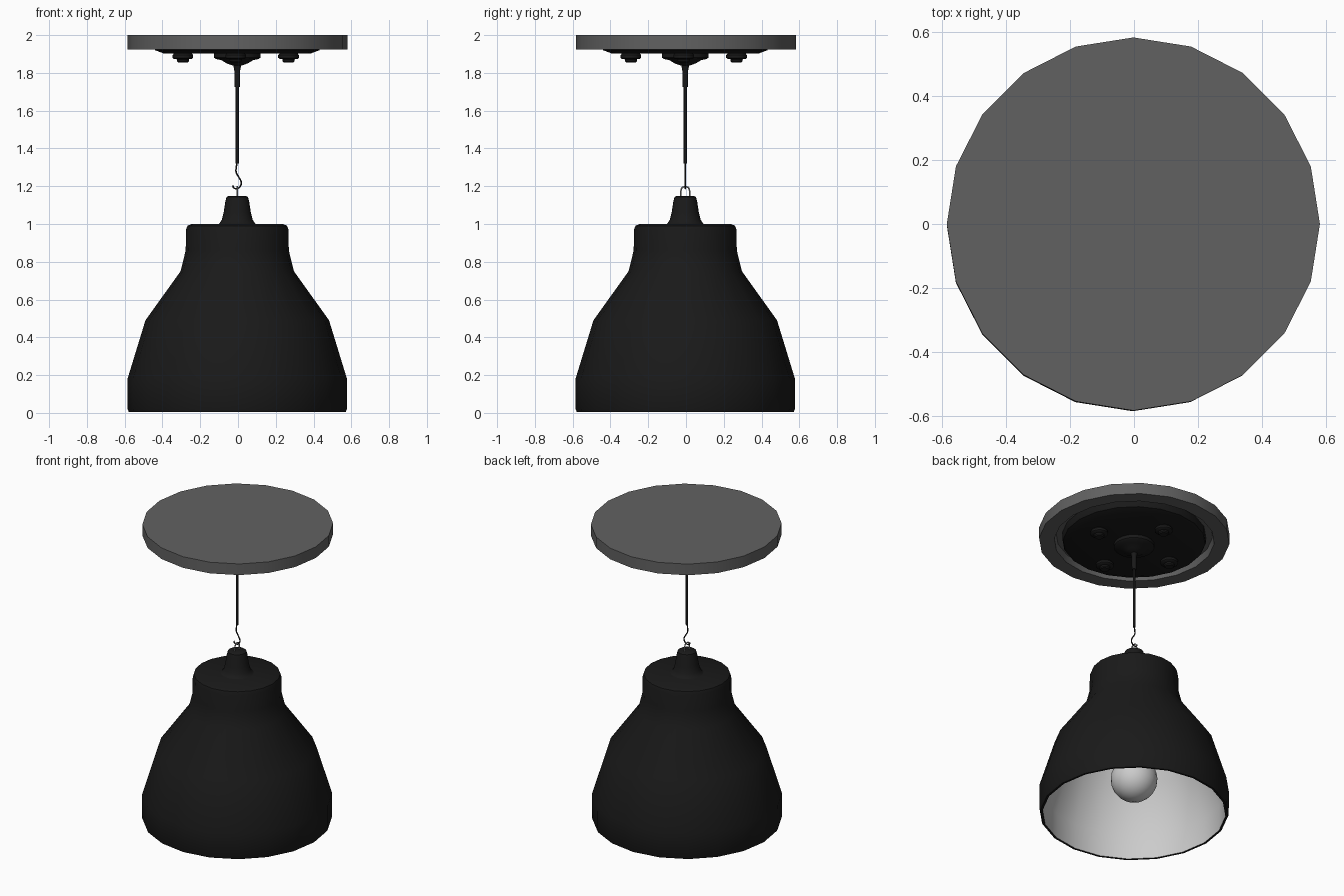
import bpy, bmesh, math
from mathutils import Vector

if "Cube" in bpy.data.objects:
    bpy.data.objects.remove(bpy.data.objects["Cube"])

C = (-0.004, -0.004)  # lamp axis


def material(name, v):
    m = bpy.data.materials.new(name)
    m.diffuse_color = (v, v, v, 1)
    m.use_nodes = True
    m.node_tree.nodes["Principled BSDF"].inputs["Base Color"].default_value = m.diffuse_color
    return m


black = material("black_metal", 0.01)
grey = material("ceiling_grey", 0.12)
white = material("white_enamel", 0.75)
steel = material("steel", 0.3)


def lathe(name, profile, mat, sides=20, at=C, closed=False, flip=False):
    """Revolve (radius, z) points round a vertical axis."""
    bm = bmesh.new()
    rings = []
    for r, z in profile:
        if r == 0:
            rings.append([bm.verts.new((at[0], at[1], z))] * sides)
        else:
            rings.append([bm.verts.new((at[0] + r * math.cos(2 * math.pi * i / sides),
                                        at[1] + r * math.sin(2 * math.pi * i / sides), z))
                          for i in range(sides)])
    pairs = list(zip(rings, rings[1:]))
    if closed:
        pairs.append((rings[-1], rings[0]))
    for a, b in pairs:
        for i in range(sides):
            j = (i + 1) % sides
            vs = list(dict.fromkeys([a[i], a[j], b[j], b[i]]))
            if len(vs) > 2:
                bm.faces.new(vs)
    if flip:
        bmesh.ops.reverse_faces(bm, faces=bm.faces)
    me = bpy.data.meshes.new(name)
    bm.to_mesh(me)
    bm.free()
    ob = bpy.data.objects.new(name, me)
    bpy.context.collection.objects.link(ob)
    me.materials.append(mat)
    bpy.ops.object.select_all(action='DESELECT')
    ob.select_set(True)
    bpy.context.view_layer.objects.active = ob
    bpy.ops.object.shade_smooth_by_angle(angle=math.radians(38))
    return ob


def wire(name, points, radius, mat, smooth=True):
    cu = bpy.data.curves.new(name, 'CURVE')
    cu.dimensions = '3D'
    cu.bevel_depth = radius
    cu.bevel_resolution = 2
    cu.use_fill_caps = True
    cu.resolution_u = 4
    sp = cu.splines.new('BEZIER')
    sp.bezier_points.add(len(points) - 1)
    for bp, p in zip(sp.bezier_points, points):
        bp.co = Vector((p[0] + C[0], p[1] + C[1], p[2]))
        bp.handle_left_type = bp.handle_right_type = 'AUTO' if smooth else 'VECTOR'
    cu.materials.append(mat)
    ob = bpy.data.objects.new(name, cu)
    bpy.context.collection.objects.link(ob)
    return ob


# Ceiling disc with a recess underneath
lathe("ceiling_disc", [(0, 1.97), (0.48, 1.97), (0.49, 1.925), (0.583, 1.925),
                       (0.583, 2.0), (0, 2.0)], grey, at=(-0.002, 0), flip=False)

# Black mounting plate in the recess, with its stepped boss
lathe("mounting_plate", [(0, 1.903), (0.39, 1.903), (0.435, 1.92), (0.44, 1.93),
                         (0.44, 1.97), (0, 1.97)], black)
lathe("plate_boss", [(0, 1.835), (0.02, 1.838), (0.055, 1.85), (0.085, 1.868),
                     (0.115, 1.874), (0.124, 1.882), (0.124, 1.905), (0, 1.905)], black)

# Four screws on the axes of the plate
for i in range(4):
    a = i * math.pi / 2
    pos = (-0.012 + 0.28 * math.cos(a), -0.012 + 0.28 * math.sin(a))
    lathe(f"screw_{i + 1}", [(0, 1.856), (0.026, 1.856), (0.032, 1.862), (0.032, 1.872),
                             (0.048, 1.874), (0.055, 1.88), (0.055, 1.894),
                             (0.045, 1.905), (0, 1.905)], black, sides=12, at=pos)

# Cord and its strain relief
lathe("cord_sleeve", [(0, 1.725), (0.014, 1.725), (0.016, 1.82), (0.024, 1.85), (0, 1.85)],
      black, sides=12)
wire("cord", [(0, 0, 1.75), (0, 0, 1.32)], 0.008, black, smooth=False)

# Bent hook and the loop it carries
wire("hook", [(0, 0, 1.33), (-0.005, 0, 1.30), (-0.006, 0, 1.275), (0.01, 0, 1.245),
              (0.021, 0, 1.222), (0.016, 0, 1.20), (0, 0, 1.188), (-0.018, 0, 1.191),
              (-0.024, 0, 1.204)], 0.004, black)
wire("loop", [(0, -0.022, 1.13), (0, -0.022, 1.18), (0, -0.014, 1.194), (0, 0.014, 1.194),
              (0, 0.022, 1.18), (0, 0.022, 1.13)], 0.004, steel)

# Shade: black outside, white lining
outer = [(0.560, 0.006), (0.566, 0.004), (0.574, 0.005), (0.580, 0.018), (0.581, 0.18),
         (0.486, 0.49), (0.300, 0.75), (0.273, 0.86), (0.271, 0.97), (0.264, 0.99),
         (0.245, 0.999), (0, 0.999)]
lathe("shade", outer, black)
lathe("shade_lining", [(0.560, 0.006), (0.561, 0.175), (0.467, 0.483), (0.281, 0.742),
                       (0.254, 0.855), (0.252, 0.975), (0, 0.978)], white, flip=True)

# Cap on top of the shade
lathe("shade_cap", [(0.105, 0.997), (0.094, 1.003), (0.082, 1.022), (0.072, 1.06),
                    (0.063, 1.12), (0.057, 1.142), (0.048, 1.148), (0, 1.148)], black)

# Socket and bulb
lathe("bulb_socket", [(0, 0.52), (0.07, 0.52), (0.075, 0.53), (0.075, 0.978), (0, 0.978)],
      white, sides=20)
bulb = [(0, 0.102)] + [(0.143 * math.sin(t), 0.245 - 0.143 * math.cos(t))
                       for t in (math.radians(d) for d in range(15, 121, 15))]
bulb += [(0.095, 0.36), (0.07, 0.42), (0.06, 0.47), (0.06, 0.53), (0, 0.53)]
lathe("bulb", bulb, white, sides=24)
